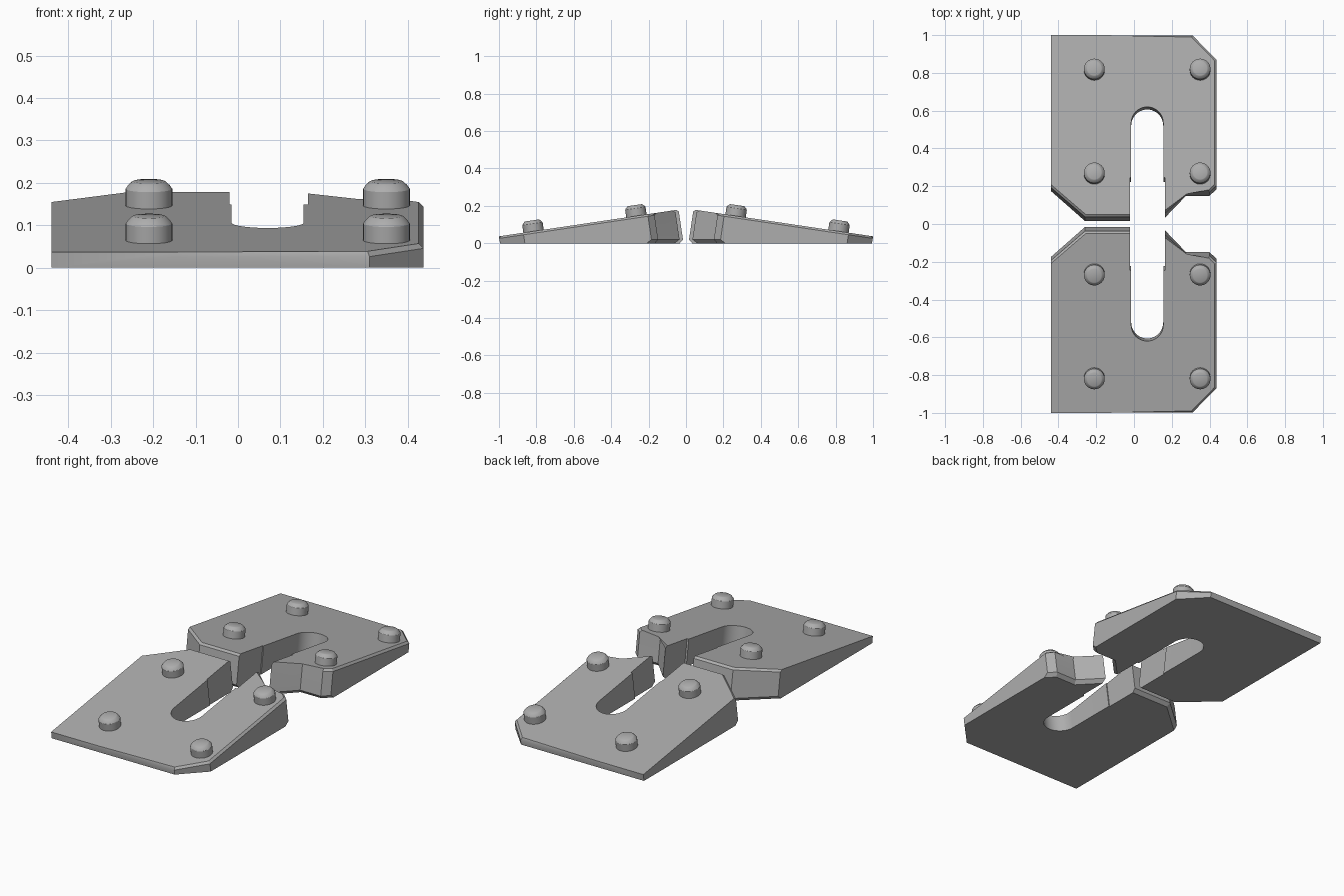
import bpy, bmesh, math
from mathutils import Vector

if "Cube" in bpy.data.objects:
    bpy.data.objects.remove(bpy.data.objects["Cube"])

SLOPE = 0.149                      # ramp rise per unit of y
ANG = math.atan(SLOPE)
S, C = math.sin(ANG), math.cos(ANG)

grey = bpy.data.materials.new("plain grey")
grey.diffuse_color = (0.42, 0.42, 0.42, 1)
grey.use_nodes = True
grey.node_tree.nodes["Principled BSDF"].inputs["Base Color"].default_value = grey.diffuse_color


def on_ramp(x, y, h=0.0):
    """Point at height h measured square to the sloping top."""
    return Vector((x, y + h * S, 0.037 + (1 - y) * SLOPE + h * C))


def finish(bm, name, side):
    for v in bm.verts:
        v.co.y *= side
    bmesh.ops.recalc_face_normals(bm, faces=bm.faces)
    me = bpy.data.meshes.new(name)
    bm.to_mesh(me)
    bm.free()
    me.materials.append(grey)
    ob = bpy.data.objects.new(name, me)
    bpy.context.collection.objects.link(ob)
    bpy.ops.object.select_all(action='DESELECT')
    ob.select_set(True)
    bpy.context.view_layer.objects.active = ob
    bpy.ops.object.shade_smooth_by_angle(angle=math.radians(30))


def ramp_plate(side):
    # outer outline, then the open-ended slot with a rounded end
    outer = [(-0.02, 0.04), (-0.26, 0.04), (-0.44, 0.195), (-0.44, 1.0), (-0.15, 1.0),
             (0.31, 1.0), (0.437, 0.87), (0.437, 0.205), (0.40, 0.17), (0.275, 0.17),
             (0.165, 0.058)]
    slot = [(0.165, 0.245), (0.155, 0.245)]
    slot += [(0.07 + 0.085 * math.cos(math.pi * i / 20),
              0.535 + 0.085 * math.sin(math.pi * i / 20)) for i in range(21)]
    slot += [(-0.015, 0.245), (-0.02, 0.245)]
    pts = outer + slot
    bm = bmesh.new()
    top = [bm.verts.new(on_ramp(x, y)) for x, y in pts]
    low = [bm.verts.new(on_ramp(x, y, -0.3)) for x, y in pts]
    n = len(pts)
    bm.faces.new(top)
    bm.faces.new(low[::-1])
    for i in range(n):
        j = (i + 1) % n
        bm.faces.new((top[i], low[i], low[j], top[j]))
    # chamfer on the upper rim, leaving the long left side sharp
    rim = [bm.edges.get((top[i], top[i + 1])) for i in (0, 1, 4, 5, 6, 7, 8, 9)]
    bmesh.ops.bevel(bm, geom=rim, offset=0.011, segments=1, affect='EDGES')
    # flat underside
    cut = bmesh.ops.bisect_plane(bm, geom=bm.verts[:] + bm.edges[:] + bm.faces[:],
                                 plane_co=(0, 0, 0), plane_no=(0, 0, 1), clear_inner=True)
    loop = [e for e in cut['geom_cut'] if isinstance(e, bmesh.types.BMEdge)]
    bmesh.ops.contextual_create(bm, geom=loop)
    # chamfer below the inner end
    def inner(e):
        a, b = e.verts[0].co, e.verts[1].co
        return (max(abs(a.z), abs(b.z)) < 1e-4 and max(a.y, b.y) < 0.2
                and abs(a.x - b.x) > 0.015)
    bmesh.ops.bevel(bm, geom=[e for e in bm.edges if inner(e)], offset=0.02,
                    segments=1, affect='EDGES')
    finish(bm, "ramp_plate", side)


def stud(x, y, side):
    bm = bmesh.new()
    seg = 32
    rings = []
    for r, h in ((0.055, -0.012), (0.055, 0.040), (0.051, 0.046), (0.041, 0.056), (0.037, 0.058)):
        ring = []
        for i in range(seg):
            a = 2 * math.pi * i / seg
            base = on_ramp(x, y, h)
            ring.append(bm.verts.new(base + Vector((r * math.cos(a), r * math.sin(a) * C,
                                                    -r * math.sin(a) * S))))
        rings.append(ring)
    for a, b in zip(rings, rings[1:]):
        for i in range(seg):
            j = (i + 1) % seg
            bm.faces.new((a[i], a[j], b[j], b[i]))
    bm.faces.new(rings[0][::-1])
    bm.faces.new(rings[-1])
    finish(bm, "stud", side)


# two mirrored plates, four studs on each
for side in (1, -1):
    ramp_plate(side)
    for sx in (-0.21, 0.35):
        for sy in (0.265, 0.815):
            stud(sx, sy, side)
